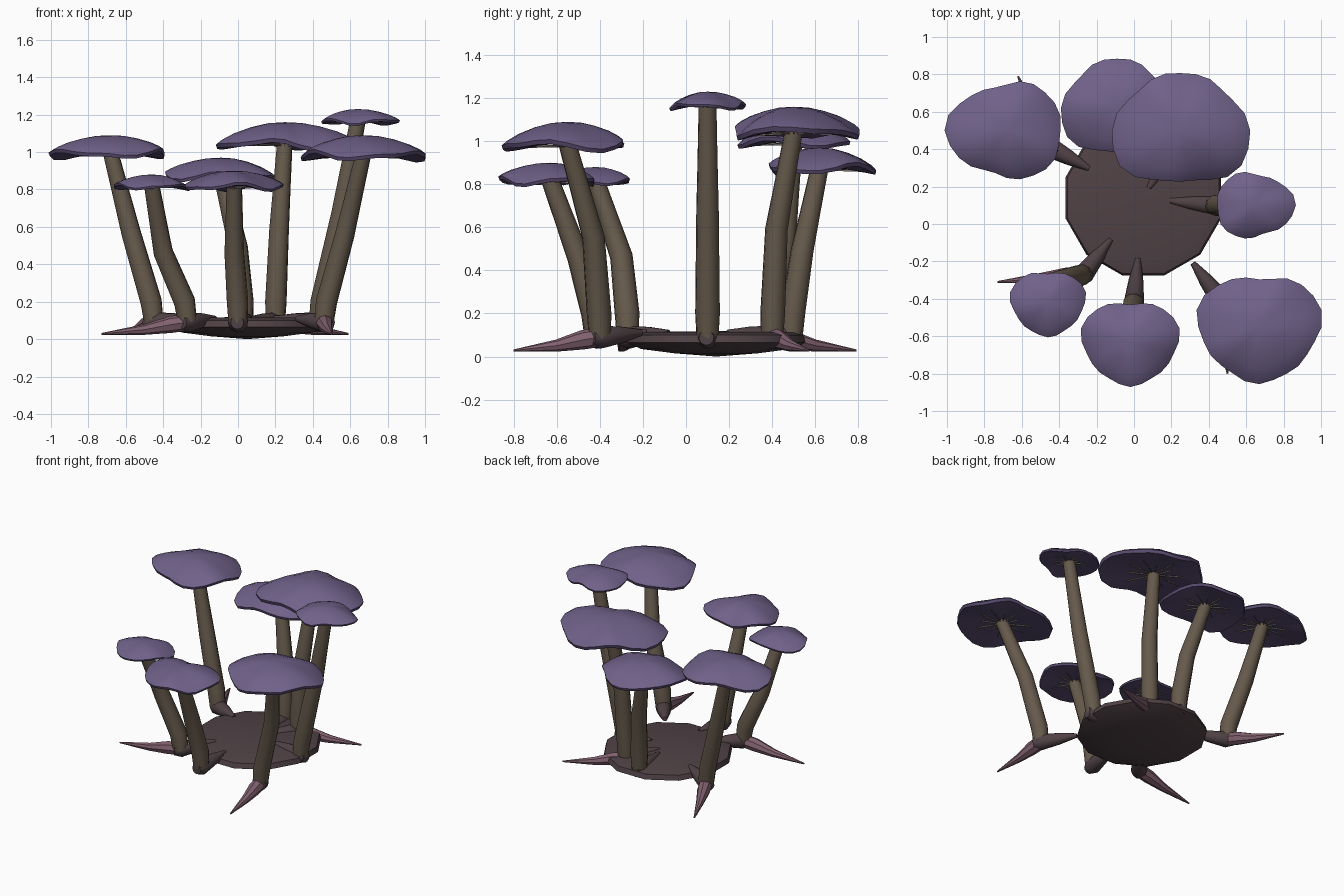
import bpy, bmesh, math
from mathutils import Vector

cube = bpy.data.objects.get("Cube")
if cube:
    bpy.data.objects.remove(cube, do_unlink=True)


def material(name, r, g, b):
    m = bpy.data.materials.new(name)
    m.use_nodes = True
    m.diffuse_color = (r, g, b, 1)
    m.node_tree.nodes["Principled BSDF"].inputs["Base Color"].default_value = (r, g, b, 1)
    return m


CAP = material("cap purple", .16, .12, .25)
UNDER = material("underside purple", .1, .07, .16)
GILL = material("gill tan", .2, .17, .15)
STEM = material("stem brown", .13, .1, .07)
ROOT = material("root brown", .08, .054, .06)
SPIKE = material("spike pink", .22, .12, .16)


def finish(name, bm, mats, angle=40):
    bmesh.ops.recalc_face_normals(bm, faces=bm.faces)
    mesh = bpy.data.meshes.new(name)
    bm.to_mesh(mesh)
    bm.free()
    for m in mats:
        mesh.materials.append(m)
    obj = bpy.data.objects.new(name, mesh)
    bpy.context.collection.objects.link(obj)
    bpy.ops.object.select_all(action="DESELECT")
    obj.select_set(True)
    bpy.context.view_layer.objects.active = obj
    bpy.ops.object.shade_smooth_by_angle(angle=math.radians(angle))


def angles(count, offset=0):
    return [math.tau * (k + offset) / count for k in range(count)]


def bridge(bm, low, high, mat=0):
    for i in range(len(low)):
        j = (i + 1) % len(low)
        bm.faces.new((low[i], low[j], high[j], high[i])).material_index = mat


def fan(bm, ring, centre, mat=0):
    tip = bm.verts.new(centre)
    for i, v in enumerate(ring):
        bm.faces.new((v, ring[(i + 1) % len(ring)], tip)).material_index = mat


def tube(name, points, radii, mat, sides=10):
    """Round limb swept along a bent path."""
    bm = bmesh.new()
    rings = []
    side = Vector((1, 0, 0))
    for i, p in enumerate(points):
        before = points[max(i - 1, 0)]
        after = points[min(i + 1, len(points) - 1)]
        way = (after - before).normalized()
        if i == 0:
            side = way.orthogonal()
        # carry the side direction along so the rings stay aligned
        side = (side - way * side.dot(way)).normalized()
        up = way.cross(side)
        rings.append([bm.verts.new(p + radii[i] * (side * math.cos(a) + up * math.sin(a)))
                      for a in angles(sides)])
    for low, high in zip(rings, rings[1:]):
        bridge(bm, low, high)
    bm.faces.new(rings[0])
    bm.faces.new(rings[-1])
    finish(name, bm, [mat])


def make_cap(name, cx, cy, base, height, half_x, half_y, lobe):
    """Three-lobed dome with a thin wavy rim and a shallow hollow underside."""
    mean, stretch = (half_x + half_y) / 2, (half_x - half_y) / 2

    def point(a, scale, level):
        r = mean + stretch * math.cos(2 * a)
        r += mean * (.07 * math.cos(3 * (a - math.radians(lobe))) + .02 * math.sin(7 * a + cx))
        wave = .13 * scale ** 2 * (math.sin(3 * a + cx * 5) + .6 * math.sin(5 * a + cy * 7))
        return Vector((cx + r * scale * math.cos(a), cy + r * scale * math.sin(a),
                       base + height * (level + wave)))

    # scale and level of each ring, first over the dome and then underneath
    dome = [(.25, .96), (.5, .82), (.75, .6), (.92, .38), (1, .23)]
    hollow = [(.98, .08), (.75, .12), (.4, .2)]
    bm = bmesh.new()
    rings = [[bm.verts.new(point(a, s, l)) for a in angles(24)] for s, l in dome + hollow]
    for k in range(1, len(rings)):
        bridge(bm, rings[k - 1], rings[k], int(k >= len(dome)))
    fan(bm, rings[0], (cx, cy, base + height))
    fan(bm, rings[-1], (cx, cy, base + .25 * height), 1)
    finish(name, bm, [CAP, UNDER], 50)

    # fine gills radiating below the cap
    bm = bmesh.new()
    for a in angles(12):
        outer = point(a, .55 + .2 * math.sin(a * 5), .13)
        inner = point(a, .1, .1)
        across = (outer - inner).cross(Vector((0, 0, 1))).normalized() * .003
        bottom = [bm.verts.new(v) for v in (inner - across, inner + across, outer)]
        upper = [bm.verts.new(v.co + Vector((0, 0, .008))) for v in bottom]
        bridge(bm, bottom, upper)
        bm.faces.new(bottom)
        bm.faces.new(upper)
    finish(name + "_gills", bm, [GILL])


# twelve-sided base plate
hub = Vector((.05, .14, .11))
bm = bmesh.new()
plate = [[bm.verts.new((hub.x + r * math.cos(a), hub.y + r * math.sin(a), z))
          for a in angles(12, .5)]
         for r, z in ((.2, .015), (.36, .035), (.43, .065), (.42, .1), (.36, .115))]
for low, high in zip(plate, plate[1:]):
    bridge(bm, low, high)
fan(bm, plate[0], (hub.x, hub.y, 0))
fan(bm, plate[-1], (hub.x, hub.y, .118))
finish("base_plate", bm, [ROOT], 30)


def make_mushroom(name, cap, top, half, lobe, foot, knee, tip=None):
    height = .215 * sum(half)
    base = top - height
    make_cap(name + "_cap", *cap, base, height, *half, lobe)

    # stem leaning outward from the foot, through the knee, into the cap
    elbow = Vector((*foot, .09))
    bend = Vector((*knee, .58 * base))
    head = Vector((*cap, base + .2 * height))
    shin = elbow.lerp(bend, .12)
    shin.z = .2
    tube(name + "_stem", [elbow, shin, bend, bend.lerp(head, .5), head],
         [.052, .058, .053, .047, .042], STEM)

    # arm growing out of the base plate into the stem
    inward = (hub - elbow).normalized()
    start = elbow + inward * .24
    start.z = hub.z
    tube(name + "_arm", [start, start.lerp(elbow, .5), elbow, elbow - inward * .05],
         [.015, .04, .055, .035], ROOT)

    # tapering spike lying on the ground
    if tip:
        end = Vector((*tip, .028))
        middle = elbow.lerp(end, .5) - Vector((0, 0, .008))
        tube(name + "_spike", [elbow, elbow.lerp(end, .2), middle, end],
             [.045, .045, .028, .005], SPIKE, 8)


# cap centre, cap top, half widths, lobe direction, foot, knee, spike tip
make_mushroom("back_left", (-.68, .5), 1.09, (.31, .25), 60, (-.45, .41), (-.57, .46), (-.62, .79))
make_mushroom("back_middle", (-.09, .62), .97, (.3, .25), 210, (.03, .49), (0, .54))
make_mushroom("back_right", (.25, .5), 1.16, (.37, .29), 210, (.2, .4), (.22, .42), (.59, .57))
make_mushroom("side", (.64, .1), 1.23, (.21, .17), 0, (.43, .1), (.55, .1))
make_mushroom("front_right", (.67, -.55), 1.09, (.33, .28), 150, (.46, -.4), (.57, -.43), (.5, -.8))
make_mushroom("front_middle", (-.02, -.63), .9, (.26, .22), 270, (0, -.42), (-.02, -.5))
make_mushroom("front_left", (-.46, -.42), .88, (.2, .17), 270, (-.27, -.27), (-.4, -.3), (-.73, -.31))
